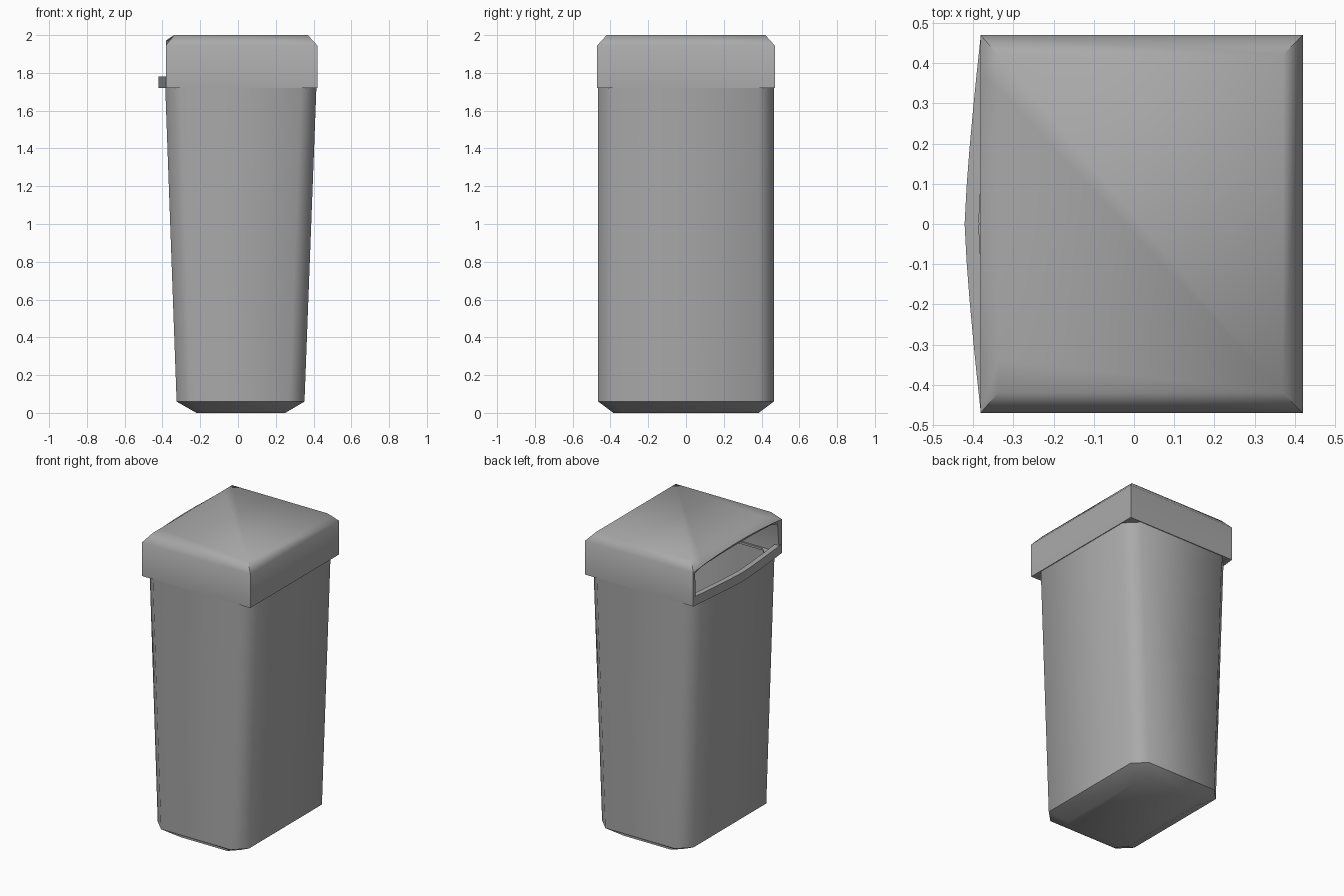
import bpy, bmesh

cube = bpy.data.objects.get("Cube")
if cube:
    bpy.data.objects.remove(cube, do_unlink=True)

grey = bpy.data.materials.new("mid grey plastic")
grey.use_nodes = True
colour = (0.4, 0.4, 0.4, 1)
grey.diffuse_color = colour
grey.node_tree.nodes["Principled BSDF"].inputs["Base Color"].default_value = colour


def loft(name, rings, cap_first=False, cap_last=False, loop=False,
         skip=lambda level, i: False, wall=0):
    """Skin a stack of equal rings, optionally capped, looped or thickened."""
    bm = bmesh.new()
    vs = [[bm.verts.new(p) for p in r] for r in rings]
    n = len(vs[0])
    pairs = list(zip(vs, vs[1:])) + ([(vs[-1], vs[0])] if loop else [])
    for level, (a, b) in enumerate(pairs):
        for i in range(n):
            if not skip(level, i):
                j = (i + 1) % n
                bm.faces.new((a[i], a[j], b[j], b[i]))
    if cap_first:
        bm.faces.new(vs[0])
    if cap_last:
        bm.faces.new(vs[-1])
    bmesh.ops.delete(bm, geom=[v for v in bm.verts if not v.link_faces], context='VERTS')
    bmesh.ops.recalc_face_normals(bm, faces=bm.faces[:])
    mesh = bpy.data.meshes.new(name)
    bm.to_mesh(mesh)
    bm.free()
    mesh.materials.append(grey)
    ob = bpy.data.objects.new(name, mesh)
    bpy.context.collection.objects.link(ob)
    bpy.ops.object.select_all(action='DESELECT')
    ob.select_set(True)
    bpy.context.view_layer.objects.active = ob
    if wall:
        mod = ob.modifiers.new("wall", 'SOLIDIFY')
        mod.thickness = wall
        mod.offset = -1
        mod.use_even_offset = True
        bpy.ops.object.modifier_apply(modifier=mod.name)
    bpy.ops.object.shade_smooth_by_angle(angle=0.87)
    return ob


def cut_rect(x0, x1, h, c, z):
    """Rectangle with clipped corners."""
    return [(x0 + c, -h, z), (x1 - c, -h, z), (x1, -h + c, z), (x1, h - c, z),
            (x1 - c, h, z), (x0 + c, h, z), (x0, h - c, z), (x0, -h + c, z)]


# Tapered hollow bin with a chamfered foot
loft("bin_body", [
    cut_rect(-0.30, 0.33, 0.44, 0.07, 0.08),
    cut_rect(-0.36, 0.39, 0.44, 0.07, 1.72),
    cut_rect(-0.385, 0.415, 0.465, 0.08, 1.72),
    cut_rect(-0.325, 0.352, 0.465, 0.08, 0.06),
    cut_rect(-0.22, 0.25, 0.385, 0.06, 0),
], cap_first=True, cap_last=True)

# Flat collar filling the corners between bin and lid
loft("rim_collar", [
    cut_rect(-0.375, 0.41, 0.46, 0.005, 1.721),
    cut_rect(-0.375, 0.41, 0.46, 0.005, 1.735),
    cut_rect(-0.345, 0.375, 0.43, 0.08, 1.735),
    cut_rect(-0.345, 0.375, 0.43, 0.08, 1.721),
], loop=True)

# Lid shell, open below and along one side, with an arched opening edge
STEPS = 10


def lid_ring(x0, x1, h, z, arch=0):
    ts = [2 * i / STEPS - 1 for i in range(STEPS + 1)]
    edge = [(x0, h * t, z + arch * (1 - t * t)) for t in ts]
    return edge + [(x1, h, z), (x1, -h, z)]


loft("lid", [
    lid_ring(-0.382, 0.42, 0.47, 1.72),
    lid_ring(-0.382, 0.42, 0.47, 1.945, 0.026),
    lid_ring(-0.338, 0.37, 0.42, 2.0),
], cap_last=True, skip=lambda level, i: level == 0 and i < STEPS, wall=0.028)

# Bowed lip under the opening
sections = []
for i in range(STEPS + 1):
    t = 2 * i / STEPS - 1
    x = -0.381 - 0.04 * (1 - abs(t) ** 1.3)
    y = 0.468 * t
    sections.append([(x, y, 1.719), (x, y, 1.78), (x + 0.035, y, 1.78), (x + 0.035, y, 1.719)])
loft("opening_lip", sections, cap_first=True, cap_last=True)
